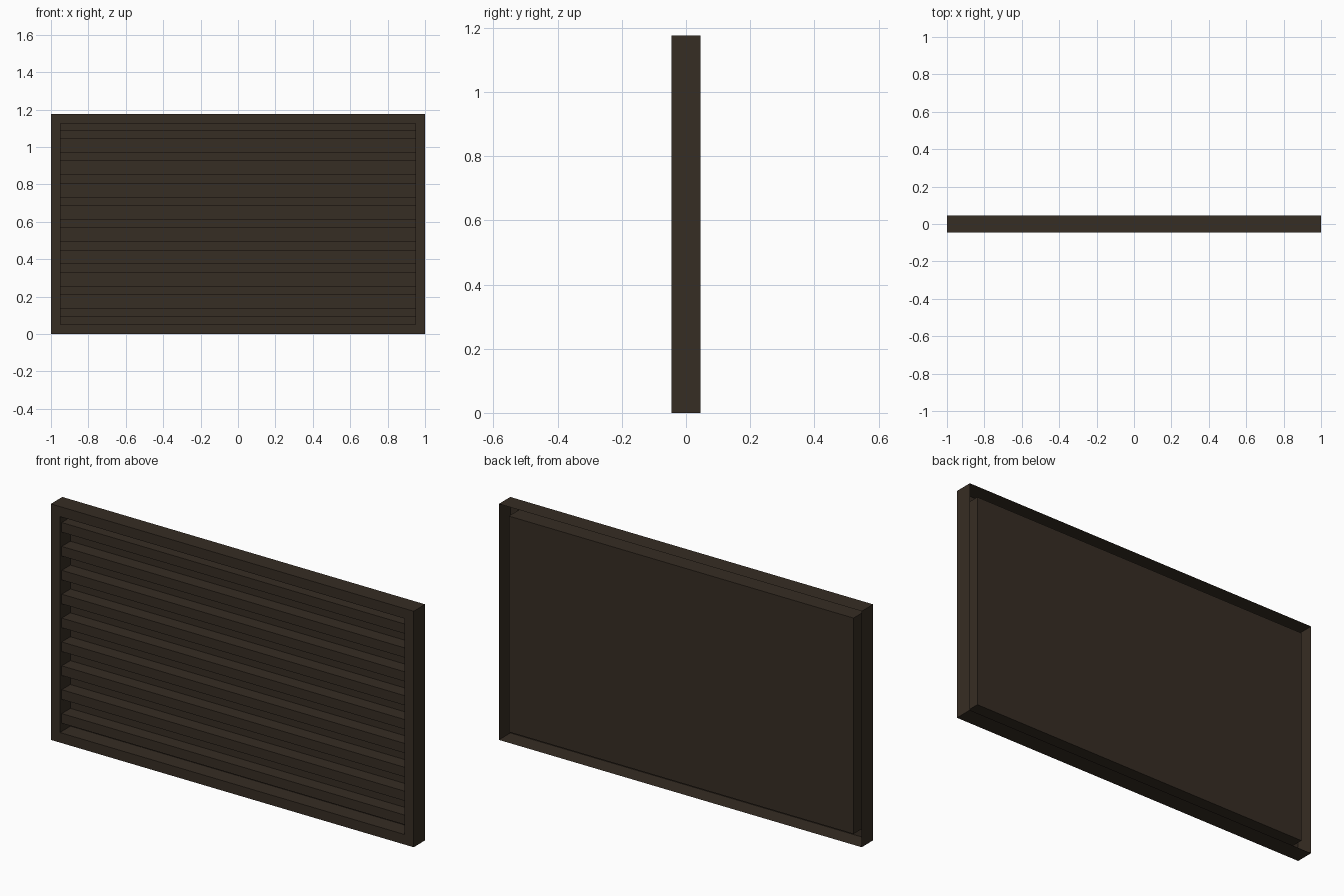
import bpy, bmesh

if "Cube" in bpy.data.objects:
    bpy.data.objects.remove(bpy.data.objects["Cube"])

W, H, D = 1.0, 1.176, 0.045     # half width, height, half depth
BORDER = 0.05                   # frame face width
BACK = 0.038                    # depth position of back panel

mat = bpy.data.materials.new("dark brown metal")
mat.diffuse_color = (0.037, 0.026, 0.017, 1)
mat.use_nodes = True
mat.node_tree.nodes["Principled BSDF"].inputs["Base Color"].default_value = mat.diffuse_color


def make_object(name, bm):
    me = bpy.data.meshes.new(name)
    bm.to_mesh(me)
    bm.free()
    me.materials.append(mat)
    ob = bpy.data.objects.new(name, me)
    bpy.context.collection.objects.link(ob)
    return ob


def rect(bm, inset, y):
    x, z0, z1 = W - inset, inset, H - inset
    return [bm.verts.new(p) for p in ((-x, y, z0), (x, y, z0), (x, y, z1), (-x, y, z1))]


# frame: folded sheet running outer wall, front face, inner wall
bm = bmesh.new()
loops = [rect(bm, i, y) for i, y in ((0, D), (0, -D), (BORDER, -D), (BORDER, BACK))]
for a, b in zip(loops, loops[1:]):
    for i in range(4):
        j = (i + 1) % 4
        bm.faces.new((a[i], b[i], b[j], a[j]))
make_object("frame", bm)

# back panel closing the inner opening
bm = bmesh.new()
bm.faces.new(reversed(rect(bm, BORDER, BACK)))
make_object("back_panel", bm)

# horizontal slats
COUNT, PITCH, THICK, FRONT = 9, 0.119, 0.048, -0.031
for n in range(COUNT):
    z = H / 2 + 0.003 + (n - (COUNT - 1) / 2) * PITCH
    bm = bmesh.new()
    bmesh.ops.create_cube(bm, size=1)
    for v in bm.verts:
        v.co = (v.co.x * 2 * (W - BORDER),
                FRONT if v.co.y < 0 else BACK - 0.001,
                z + v.co.z * THICK)
    make_object(f"slat_{n + 1}", bm)
